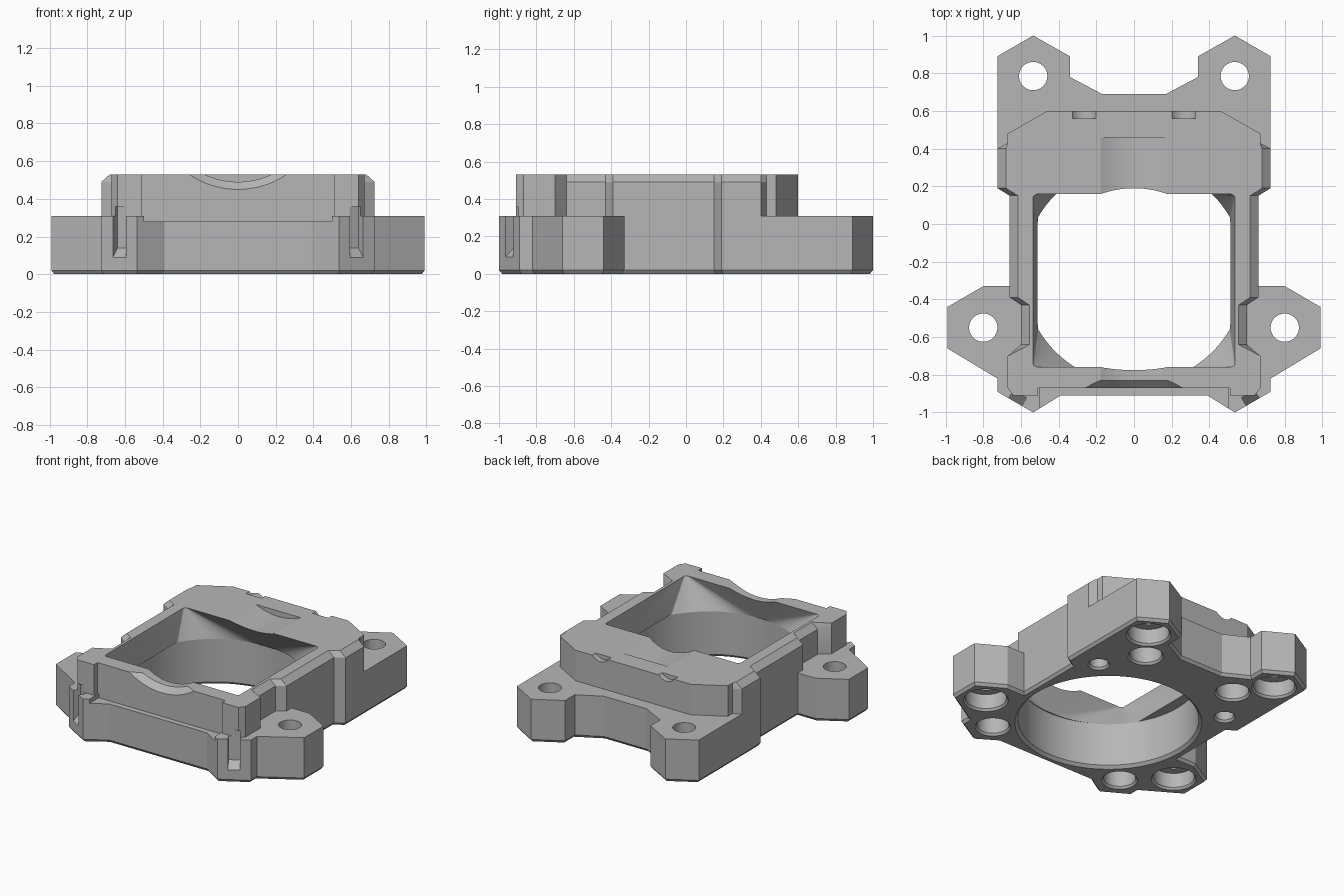
import bpy, bmesh, math
from mathutils import Matrix, Vector

cube = bpy.data.objects.get("Cube")
if cube:
    bpy.data.objects.remove(cube, do_unlink=True)

grey = bpy.data.materials.new("mid_grey")
grey.use_nodes = True
grey.diffuse_color = (0.47, 0.47, 0.47, 1)
grey.node_tree.nodes["Principled BSDF"].inputs["Base Color"].default_value = (0.47, 0.47, 0.47, 1)


def finish(name, bm):
    bmesh.ops.recalc_face_normals(bm, faces=bm.faces)
    mesh = bpy.data.meshes.new(name)
    bm.to_mesh(mesh)
    bm.free()
    mesh.materials.append(grey)
    obj = bpy.data.objects.new(name, mesh)
    bpy.context.collection.objects.link(obj)
    return obj


def loft(name, rings):
    """Solid that bridges closed rings of points and caps both ends."""
    bm = bmesh.new()
    rows = [[bm.verts.new(p) for p in ring] for ring in rings]
    n = len(rows[0])
    for a, b in zip(rows, rows[1:]):
        for i in range(n):
            j = (i + 1) % n
            bm.faces.new((a[i], a[j], b[j], b[i]))
    bm.faces.new(rows[0])
    bm.faces.new(rows[-1])
    return finish(name, bm)


def circle(r, z, n=64):
    return [Vector((r * math.cos(math.tau * i / n), r * math.sin(math.tau * i / n), z)) for i in range(n)]


def lathe(name, profile, matrix, n=48):
    return loft(name, [[matrix @ p for p in circle(r, z, n)] for r, z in profile])


def at(x, y):
    return Matrix.Translation((x, y, 0))


def along_y(x, z):
    return Matrix.Translation((x, 0, z)) @ Matrix.Rotation(-math.pi / 2, 4, 'X')


def mirrored(half):
    return half + [(-x, y) for x, y in reversed(half)]


def inset(pts, d):
    """Clockwise outline moved inward by d."""
    out = []
    for i, p in enumerate(pts):
        p, a, b = Vector(p), Vector(pts[i - 1]), Vector(pts[(i + 1) % len(pts)])
        u, v = (p - a).normalized(), (b - p).normalized()
        nu, nv = Vector((u.y, -u.x)), Vector((v.y, -v.x))
        out.append(p + (nu + nv) * d / (1 + nu.dot(nv)))
    return out


def level(pts, z):
    return [(p[0], p[1], z) for p in pts]


# Base plate with four screw ears and a chamfered bottom edge
outline = mirrored([(0.17, 0.69), (0.34, 0.78), (0.34, 0.89), (0.535, 1.0), (0.725, 0.89),
                    (0.725, 0.19), (0.66, 0.15), (0.66, -0.33), (0.80, -0.33), (0.99, -0.44),
                    (0.99, -0.66), (0.725, -0.82), (0.725, -0.89), (0.535, -1.0), (0.39, -0.91)])
base = loft("base_plate", [level(inset(outline, 0.015), 0), level(outline, 0.02), level(outline, 0.31)])

# Upper frame with chamfered long sides
side = [(0.725, 0.40), (0.725, 0.19), (0.66, 0.15), (0.66, -0.39), (0.60, -0.43), (0.60, -0.64)]
back = [(0.46, 0.60), (0.67, 0.48), (0.67, 0.43)]
front = [(0.67, -0.70), (0.67, -0.87), (0.64, -0.91), (0.51, -0.91), (0.51, -0.87)]
body = mirrored(back + side + front)
body_top = mirrored(back + [(x - 0.045, y) for x, y in side] + front)
upper = loft("upper_frame", [level(body, 0.31), level(body, 0.49), level(body_top, 0.53)])

cutters = []

# Round bore with a chamfered lip
BORE_Y = -0.26
cutters.append(lathe("bore", [(0.62, -0.01), (0.59, 0.02), (0.59, 0.33)], at(0, BORE_Y), 96))

# Duct that blends the bore into the rectangular opening
bm = bmesh.new()
for p in circle(0.585, 0.32, 96):
    bm.verts.new((max(-0.51, min(0.51, p.x)), p.y + BORE_Y, p.z))
for x in (-0.536, 0.536):
    for y in (-0.755, 0.15):
        bm.verts.new((x, y, 0.54))
bmesh.ops.remove_doubles(bm, verts=bm.verts, dist=0.0001)
hull = bmesh.ops.convex_hull(bm, input=bm.verts)
unused = list({v for v in hull["geom_interior"] + hull["geom_unused"] if isinstance(v, bmesh.types.BMVert)})
bmesh.ops.delete(bm, geom=unused, context='VERTS')
bmesh.ops.dissolve_limit(bm, angle_limit=0.01, verts=bm.verts, edges=bm.edges)
cutters.append(finish("duct", bm))

# Shallow lengthwise groove across the top, flared at the front
cutters.append(lathe("top_groove", [(0.47, -0.88), (0.42, -0.83), (0.42, 0.46)], along_y(0, 0.91), 128))

# Step on the front face
step = [(-0.5, -1.05), (0.5, -1.05), (0.5, -0.87), (-0.5, -0.87)]
cutters.append(loft("front_step", [level(step, 0.28), level(step, 0.4)]))

screw = [(0.155, -0.01), (0.135, 0.015), (0.135, 0.12), (0.075, 0.12), (0.075, 0.4)]
socket = [(0.125, -0.01), (0.105, 0.015), (0.105, 0.2)]
pin = [(0.08, -0.01), (0.06, 0.015), (0.06, 0.2)]
slot = [(0.03, 0.06), (-0.05, 0.14), (-0.05, 0.36), (0.03, 0.36)]
for s in (1, -1):
    # Screw holes, sockets and pin holes underneath
    for profile, x, y in ((screw, 0.535, 0.785), (screw, 0.80, -0.55), (socket, 0.37, 0.56),
                          (socket, 0.54, -0.79), (pin, 0.535, 0.28)):
        cutters.append(lathe("hole", profile, at(s * x, y)))
    # Small clearance notches on the back top edge
    cutters.append(lathe("back_notch", [(0.08, 0.56), (0.08, 0.65)], along_y(s * 0.265, 0.58)))
    # Ramped slots in the slanted front corners
    mid, run, out = Vector((0.63, -0.945)), Vector((0.866, 0.5)), Vector((0.5, -0.866))
    rings = []
    for t in (-0.04, 0.04):
        flat = [(mid + run * t + out * d, z) for d, z in slot]
        rings.append([(s * p.x, p.y, z) for p, z in flat])
    cutters.append(loft("corner_slot", rings))

# Cut both parts, then drop the cutters
for part in (base, upper):
    bpy.context.view_layer.objects.active = part
    for cutter in cutters:
        if part is upper and cutter.name.startswith("hole"):
            continue
        if part is base and cutter.name.startswith(("top_groove", "back_notch")):
            continue
        mod = part.modifiers.new("cut", 'BOOLEAN')
        mod.operation = 'DIFFERENCE'
        mod.solver = 'EXACT'
        mod.object = cutter
        bpy.ops.object.modifier_apply(modifier=mod.name)
for cutter in cutters:
    bpy.data.objects.remove(cutter, do_unlink=True)

for obj in bpy.context.view_layer.objects:
    obj.select_set(obj in (base, upper))
bpy.ops.object.shade_smooth_by_angle(angle=math.radians(20))
